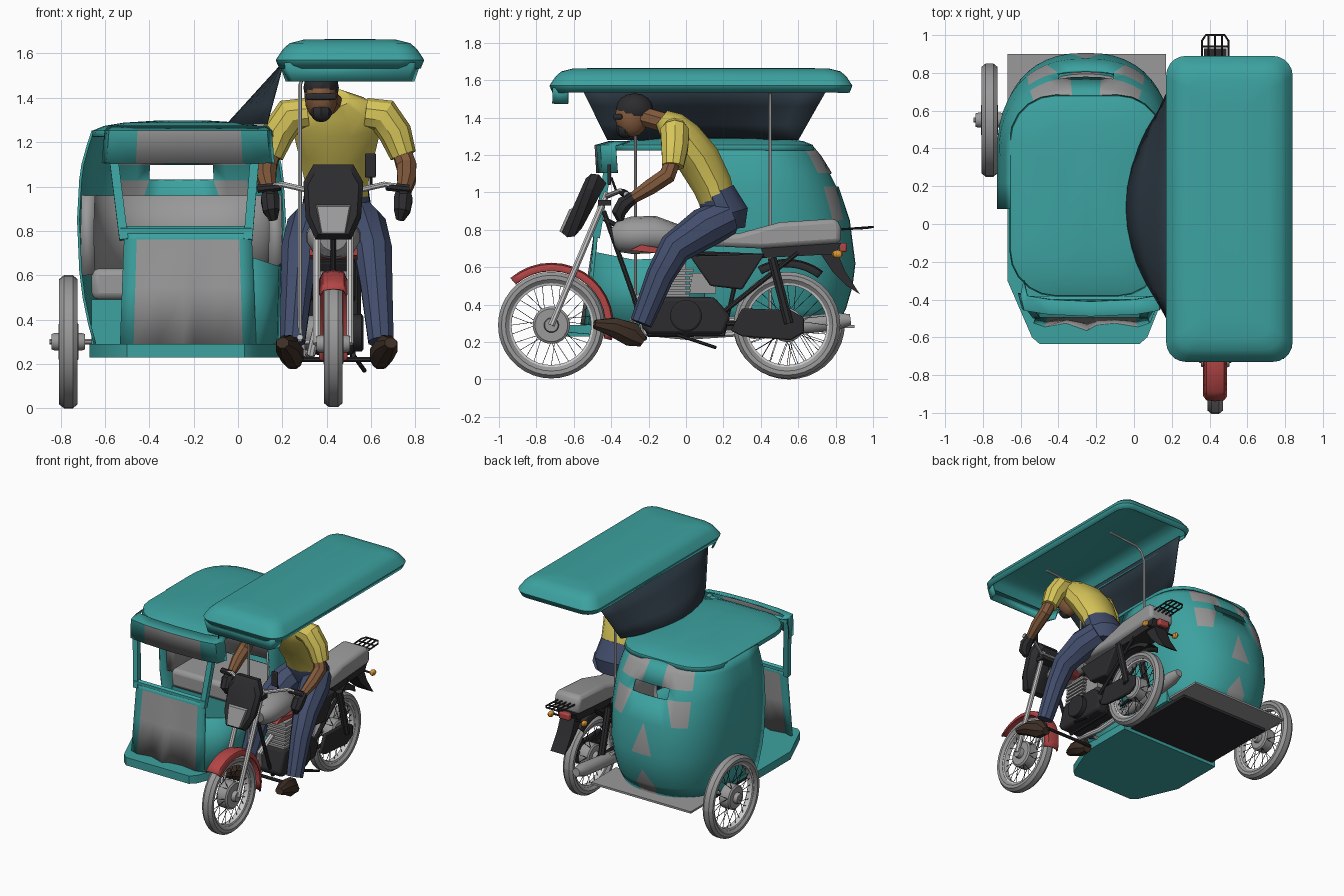
import bpy, bmesh, math
from mathutils import Vector as V

if "Cube" in bpy.data.objects:
    bpy.data.objects.remove(bpy.data.objects["Cube"])

def mat(name, *c):
    m = bpy.data.materials.new(name)
    m.diffuse_color = (*c, 1)
    m.use_nodes = True
    m.node_tree.nodes["Principled BSDF"].inputs["Base Color"].default_value = m.diffuse_color
    return m

TEAL, GREY = mat("teal", .045, .36, .35), mat("grey", .32, .32, .32)
DARK, CLOTH = mat("black", .025, .025, .028), mat("dark_cloth", .025, .04, .055)
RED, ORANGE = mat("red", .45, .06, .06), mat("orange", .7, .3, .03)
SHIRT, JEANS = mat("yellow", .68, .56, .1), mat("denim", .055, .075, .15)
SKIN, BOOT = mat("skin", .22, .1, .045), mat("leather", .05, .03, .02)

def loft(name, lofts, m=None, closed=True, caps=True, thick=0, pick=None, hole=None, tri=False):
    """Skin every list of equal-length rings; pick = faces in grey, hole = faces removed."""
    bm = bmesh.new()
    for rings in lofts:
        vs = [[bm.verts.new(p) for p in r] for r in rings]
        n = len(vs[0])
        for a, b in zip(vs, vs[1:]):
            for i in range(n if closed else n - 1):
                j = (i + 1) % n
                bm.faces.new((a[i], a[j], b[j], b[i]))
        if closed and caps:
            bm.faces.new(vs[0][::-1])
            bm.faces.new(vs[-1])
    if hole:
        bmesh.ops.delete(bm, geom=[f for f in bm.faces if hole(f.calc_center_median())], context='FACES')
    bmesh.ops.recalc_face_normals(bm, faces=bm.faces)
    if tri:
        bmesh.ops.triangulate(bm, faces=bm.faces)
    for f in bm.faces:
        f.smooth = True
        if pick and pick(f.calc_center_median()):
            f.material_index = 1
    me = bpy.data.meshes.new(name)
    bm.to_mesh(me)
    bm.free()
    me.set_sharp_from_angle(angle=math.radians(32))
    ob = bpy.data.objects.new(name, me)
    bpy.context.collection.objects.link(ob)
    if m:
        me.materials.append(m)
        if pick:
            me.materials.append(GREY)
    if thick:
        md = ob.modifiers.new("thickness", 'SOLIDIFY')
        md.thickness, md.offset = thick, 0
    return ob

def rings(pts, r, n):
    pts = [V(p) for p in pts]
    rs = r if isinstance(r, list) else [r] * len(pts)
    travel = [sum(abs(b[k] - a[k]) for a, b in zip(pts, pts[1:])) for k in range(3)]
    ref = V([float(k == travel.index(min(travel))) for k in range(3)])
    out = []
    for i, p in enumerate(pts):
        t = (pts[min(i + 1, len(pts) - 1)] - pts[max(i - 1, 0)]).normalized()
        s = (ref - t * ref.dot(t)).normalized()
        u = t.cross(s)
        a, b = rs[i] if isinstance(rs[i], tuple) else (rs[i], rs[i])
        out.append([p + s * a * math.cos(q) + u * b * math.sin(q)
                    for q in (2 * math.pi * (k + .5) / n for k in range(n))])
    return out

def tube(name, pts, r, m=None, n=8):
    return loft(name, [rings(pts, r, n)], m)

def tubes(name, paths, r, m=None, n=8):
    return loft(name, [rings(p, r, n) for p in paths], m)

def prism(name, prof, x0, x1, m=None, bevel=0):
    ob = loft(name, [[[(x, y, z) for y, z in prof] for x in (x0, x1)]], m)
    if bevel:
        b = ob.modifiers.new("bevel", 'BEVEL')
        b.width, b.segments = bevel, 2
    return ob

def box(name, x0, x1, y0, y1, z0, z1, m=None, bevel=0):
    return prism(name, [(y0, z0), (y1, z0), (y1, z1), (y0, z1)], x0, x1, m, bevel)

def disc(name, c, r, w, m=None, n=24):
    return tube(name, [(c[0] + w * k, c[1], c[2]) for k in (-1, -.8, .8, 1)], [r * .88, r, r, r * .88], m, n)

def ball(name, c, r, m=None, n=12):
    k = [math.pi * (i + .05) / 8.1 for i in range(9)]
    return loft(name, [[[(c[0] + r[0] * math.sin(a) * math.cos(2 * math.pi * j / n),
                          c[1] + r[1] * math.sin(a) * math.sin(2 * math.pi * j / n),
                          c[2] - r[2] * math.cos(a)) for j in range(n)] for a in k]], m)

# Wheels: tyre, rim, hub, spokes
def wheel(name, x, y, z, R, drum):
    def spin(part, prof, m=None):
        n = 36
        loft(name + part, [[[(x + d, y + r * math.cos(2 * math.pi * k / n), z + r * math.sin(2 * math.pi * k / n))
                             for d, r in prof] for k in range(n + 1)]], m, caps=False)
    spin("_tyre", [(-.02, R), (.02, R), (.042, R - .018), (.042, R - .04), (.026, R - .06),
                   (-.026, R - .06), (-.042, R - .04), (-.042, R - .018)], GREY)
    spin("_rim", [(-.026, R - .052), (.026, R - .052), (.02, R - .072), (-.02, R - .072)])
    disc(name + "_hub", (x, y, z), .04, .075, GREY)
    disc(name + "_drum", (x, y, z), drum, .045, GREY)
    sp = []
    for k in range(28):
        a, s = 2 * math.pi * k / 28, 1 if k % 2 else -1
        b = a + .5 * (1 if k % 4 < 2 else -1)
        sp.append([(x + .04 * s, y + .05 * math.cos(b), z + .05 * math.sin(b)),
                   (x, y + (R - .07) * math.cos(a), z + (R - .07) * math.sin(a))])
    tubes(name + "_spokes", sp, .002, DARK, 4)

B = .43  # motorcycle centre line
wheel("front_wheel", B, -.72, .29, .285, .10)
wheel("rear_wheel", B, .54, .29, .285, .09)
wheel("sidecar_wheel", -.765, .55, .30, .30, .09)
tube("sidecar_axle", [(-.85, .55, .3), (.1, .55, .3)], .014, GREY)

# Mudguards
def guard(name, y, z, r, a0, a1, m):
    rows = []
    for i in range(15):
        a = math.radians(a0 + (a1 - a0) * i / 14)
        rows.append([(B + d, y + (r - e) * math.cos(a), z + (r - e) * math.sin(a))
                     for d, e in ((-.06, .04), (-.045, .008), (0, 0), (.045, .008), (.06, .04))])
    loft(name, [rows], m, closed=False, thick=.008)
guard("front_mudguard", -.72, .29, .33, 131, -14, RED)
guard("rear_mudguard", .54, .33, .31, 52, 120, DARK)
prism("tail_flap", [(.70, .70), (.80, .70), (.85, .58), (.93, .455), (.86, .50), (.78, .58)], B - .06, B + .06, DARK)

# Fork, steering and front fairing
tubes("fork_legs", [[(B + s * .075, -.72, .29), (B + s * .075, -.42, 1.0)] for s in (-1, 1)], .018)
box("fork_yoke", B - .1, B + .1, -.47, -.40, .93, .96, DARK)
tube("handlebar", [(.1, -.32, .99), (.2, -.35, 1.01), (.33, -.42, .98), (.53, -.42, .98), (.66, -.35, 1.01), (.77, -.32, .99)], .013)
tubes("grips", [[(B + s * .24, -.34, 1.0), (B + s * .34, -.32, .99)] for s in (-1, 1)], .02, DARK)
face = [(-.08, .76), (.08, .76), (.125, .86), (.135, 1.02), (.09, 1.1), (-.09, 1.1), (-.135, 1.02), (-.125, .86)]
loft("front_fairing", [[[(B + x * s, -.665 + .38 * (z - .76) + d, .93 + (z - .93) * s) for x, z in face]
                        for d, s in ((0, .85), (.03, 1), (.07, .97), (.11, .7))]], DARK)
loft("headlight", [[[(B + x * s, -.685 + .38 * (z - .76) + d, .85 + (z - .85) * s) for x, z in
                     ((-.06, .78), (.06, .78), (.085, .92), (-.085, .92))] for d, s in ((0, .85), (.03, 1), (.06, 1))]], GREY)
tube("mirror_stalk", [(.6, -.37, 1.0), (.6, -.4, 1.08)], .007, DARK)
box("mirror", .573, .622, -.42, -.40, 1.04, 1.15, DARK, .006)

# Tank, seat, body panels
tube("fuel_tank", [(B, -.39, .76), (B, -.36, .765), (B, -.29, .77), (B, -.17, .775), (B, -.07, .755), (B, .02, .72)],
     [(.06, .05), (.095, .085), (.12, .1), (.125, .1), (.105, .08), (.07, .04)], GREY, 14)
prism("tank_stripe", [(-.3, .69), (-.1, .67), (-.06, .69), (-.24, .72)], B - .108, B + .108, RED)
prism("saddle", [(-.01, .72), (.05, .77), (.28, .78), (.5, .84), (.8, .86), (.83, .82), (.83, .73), (.4, .7)], B - .105, B + .105, GREY, .03)
prism("side_covers", [(.02, .66), (.42, .67), (.30, .48), (.13, .5)], B - .1, B + .1, DARK, .01)
prism("tail_cover", [(.4, .7), (.83, .73), (.8, .67), (.42, .65)], B - .08, B + .08, DARK)

# Frame and engine
frame = [[(B, -.44, .9), (B, -.24, .33), (B, -.2, .24), (B, .2, .24), (B, .26, .5), (B, .22, .68)],
         [(B, -.44, .86), (B, -.1, .68), (B, .4, .66), (B, .78, .7)]]
for s in (-1, 1):
    frame += [[(B + s * .07, .2, .3), (B + s * .07, .56, .29)], [(B + s * .07, .2, .36), (B + s * .07, .6, .68)]]
tubes("frame", frame, .014, DARK)
prism("crankcase", [(-.24, .28), (-.2, .24), (.2, .24), (.24, .34), (.15, .44), (-.18, .44)], B - .09, B + .09, DARK, .02)
disc("clutch_cover", (B + .1, 0, .34), .085, .035, DARK)
disc("alternator_cover", (B - .1, -.02, .34), .08, .03, GREY)
for i in range(6):
    box("cylinder_fin", B - .08, B + .08, -.17 + i * .004, .02 + i * .004, .44 + i * .027, .456 + i * .027, GREY)
box("cylinder", B - .06, B + .06, -.13, .0, .43, .62, GREY)
box("carburettor", B - .05, B + .05, .02, .16, .46, .57, GREY)
prism("chain_case", [(.24, .26), (.3, .38), (.56, .37), (.63, .33), (.63, .25), (.56, .21), (.3, .23)], B + .075, B + .1, DARK, .008)
tubes("rear_shocks", [[(B + s * .1, .46, .65), (B + s * .1, .55, .3)] for s in (-1, 1)], .026, DARK)
tube("exhaust_pipe", [(B - .03, -.16, .52), (B - .06, -.27, .42), (B - .1, -.22, .25), (B - .11, 0, .23), (B - .11, .3, .25)], .02)
tube("muffler", [(B - .12, .28, .25), (B - .12, .36, .26), (B - .12, .8, .31), (B - .12, .88, .32)], [.02, .045, .05, .03], GREY, 12)
tube("foot_rest", [(B - .2, -.22, .22), (B + .2, -.22, .22)], .012, DARK)
tube("side_stand", [(B + .09, -.05, .24), (B + .14, .16, .17)], .01, DARK)

# Rack and lamps
rack = [[(B - .07, .8, .8), (B - .07, .97, .81), (B - .05, 1.0, .815), (B + .05, 1.0, .815), (B + .07, .97, .81), (B + .07, .8, .8)]]
rack += [[(B + d, .8, .8), (B + d, 1.0, .815)] for d in (-.035, 0, .035)]
rack += [[(B - .07, y, .805), (B + .07, y, .805)] for y in (.88, .94)]
tubes("rear_rack", rack, .006, DARK, 6)
box("tail_lamp", B - .045, B + .045, .82, .86, .68, .73, RED, .01)
tube("indicator_bar", [(B - .13, .8, .67), (B + .13, .8, .67)], .007, DARK)
for s in (-1, 1):
    ball("indicator", (B + s * .14, .81, .67), (.02, .03, .022), ORANGE, 8)

# Motorcycle canopy
def rrect(cx, cy, hx, hy, r, z, n=5):
    return [(cx + sx * (hx - r) + r * math.cos(a), cy + sy * (hy - r) + r * math.sin(a), z)
            for q, (sx, sy) in enumerate(((1, 1), (-1, 1), (-1, -1), (1, -1)))
            for a in (math.pi / 2 * (q + k / n) for k in range(n + 1))]
top = [rrect(.505, .08, .33 - d, .805 - d, .1 - d * .3, z) for d, z in
       ((.015, 1.535), (0, 1.57), (.03, 1.615), (.06, 1.642), (.12, 1.657), (.25, 1.66))]
loft("canopy", [top], TEAL, thick=.01, hole=lambda c: c.z < 1.54)
loft("canopy_valance", [[[(x, y, z) for x, y in ((.2 + e, -.63), (.23 + e, -.71), (.78 - e, -.71), (.81 - e, -.63))]
                         for z, e in ((1.475, .02), (1.56, -.01))]], TEAL, closed=False, thick=.012)
tubes("canopy_poles", [[(.28, y, .3), (.28, y, 1.46), (.31, y, 1.53), (.36, y, 1.56), (.6, y, 1.58)] for y in (-.27, .45)], .009)
tubes("sidecar_struts", [[(0, y, .28), (.28, y, .3), (B, y, .3)] for y in (-.2, .3)] + [[(.28, -.3, .32), (.28, .5, .32)]], .014)
loft("canopy_curtain", [[[(.205 - t * (.075 + .18 * math.sin(math.pi * i / 10) ** .9),
                           (-.56 + .132 * i) * (1 - t) + (-.42 + .102 * i) * t, 1.56 - .28 * t)
                          for i in range(11)] for t in (0, .35, .7, 1)]], CLOTH, closed=False, thick=.006)

# Sidecar shell: stacked U-shaped sections with rear window
C = -.255
def usec(z, w, b, f=.08, ym=.36, n=24):
    arc = [math.pi * k / n for k in range(n + 1)]
    pts = [(C + math.copysign(abs(math.cos(a)) ** .84, math.cos(a)) * w, ym + (b - ym) * math.sin(a) ** .84, z) for a in arc]
    return [(C + w, f, z), (C + w, (f + ym) / 2, z)] + pts + [(C - w, (f + ym) / 2, z), (C - w, f, z)]
def decal(c):
    x = abs(c.x - C)
    return c.y > .45 and ((c.z > 1.12 and .06 < x < .28) or (.88 < c.z < 1.0 and .17 < x < .3) or (.63 < c.z < .76 and x < .1) or (c.z < .45 and x < .08))
loft("sidecar_shell", [[usec(*p) for p in ((.29, .39, .80), (.38, .415, .85), (.5, .44, .885), (.62, .455, .9), (.85, .465, .87),
                                           (1.03, .455, .81), (1.1, .445, .775), (1.19, .42, .72), (1.25, .40, .67))]],
     TEAL, closed=False, thick=.012, pick=decal, tri=True,
     hole=lambda c: c.y > .5 and 1.03 < c.z < 1.1 and abs(c.x - C) < .12)
ro = [rrect(-.25, .15, .405 - d, .53 - d, .24 - d * .4, z) for d, z in
      ((0, 1.225), (.005, 1.25), (.05, 1.268), (.14, 1.283), (.28, 1.292))]
loft("sidecar_roof", [ro], TEAL, thick=.01, hole=lambda c: c.z < 1.23)

# Sidecar floor and rear platform
plan = [(-.5, -.635), (.03, -.635), (.07, -.6), (.19, -.3), (.19, .12), (-.67, .12), (-.67, -.3), (-.54, -.6)]
loft("sidecar_floor", [[[(x, y, z) for x, y in plan] for z in (.23, .29)]], TEAL)
box("rear_floor", -.64, .13, .12, .72, .255, .285, DARK)
box("rear_platform", -.67, .17, .6, .9, .275, .29, GREY)

# Bench with wraparound backrest
box("bench_base", -.66, .15, .15, .55, .29, .49, TEAL)
box("bench_cushion", -.66, .15, .13, .6, .49, .63, GREY, .03)
loft("bench_backrest", [[usec(z, w, b, .15) for z, w, b in ((.6, .42, .72), (.8, .425, .74), (.96, .42, .74))]],
     GREY, closed=False, thick=.06)

# Front panel with pleated grey centre, side wall, window frame, visor
cols = ((-.53, .02), (-.47, 0), (-.36, .02), (-.25, -.02), (-.2, .01), (-.1, .02), (.02, 0), (.08, .02))
loft("sidecar_front", [[[(x + (-.235 - x) * .06 * t, -.535 + .055 * t + p * (1 - t), .29 + .51 * t) for x, p in cols]
                        for t in (0, .5, .92, 1)]], TEAL, closed=False, thick=.02,
     pick=lambda c: -.46 < c.x < .01 and c.z < .76)
loft("sidecar_side_wall", [[[(.08, -.52, .29), (.17, -.31, .29), (.195, .1, .29)],
                            [(.06, -.48, .68), (.18, -.28, .64), (.205, .1, .66)]]], TEAL, closed=False, thick=.012)
tubes("window_pillars", [[(-.515, -.48, .76), (-.575, -.40, 1.24)], [(.045, -.48, .76), (.085, -.40, 1.24)]], .028, TEAL, 4)
tube("window_sill", [(-.53, -.475, .8), (.06, -.475, .8)], .022, TEAL, 6)
tube("window_header", [(-.58, -.40, 1.22), (.1, -.40, 1.22)], .022, TEAL, 6)
vis = [(-.61, .1), (-.59, .02), (-.46, 0), (-.23, -.01), (.02, 0), (.14, .02), (.16, .1)]
loft("visor", [[[(x * k - .22 * (1 - k), y + o, z) for x, o in vis] for y, z, k in ((-.4, 1.27, .93), (-.475, 1.25, .97), (-.465, 1.105, 1))]],
     TEAL, closed=False, thick=.01, pick=lambda c: -.48 < c.x < .05 and c.z < 1.24)

# Rider
R = .445
tube("rider_shirt", [(R, .17, .95), (R, .14, 1.04), (R, .07, 1.17), (R, -.02, 1.29), (R, -.08, 1.36), (R, -.13, 1.4)],
     [(.145, .1), (.15, .11), (.18, .12), (.21, .11), (.17, .085), (.06, .05)], SHIRT, 12)
tube("rider_hips", [(R, .22, .8), (R, .21, .88), (R, .16, 1.0)], [(.13, .1), (.165, .13), (.145, .105)], JEANS, 12)
tube("rider_neck", [(R - .02, -.1, 1.37), (R - .06, -.24, 1.41)], .055, SKIN)
ball("rider_head", (.375, -.29, 1.405), (.075, .09, .11), SKIN)
ball("rider_hair", (.375, -.275, 1.445), (.08, .1, .085), DARK)
ball("rider_beard", (.375, -.325, 1.34), (.05, .05, .05), DARK, 8)
box("rider_glasses", .305, .445, -.39, -.34, 1.39, 1.42, DARK, .01)
for s in (-1, 1):
    X = lambda d: R + s * d
    tube("rider_sleeve", [(X(.13), -.06, 1.33), (X(.21), -.06, 1.32), (X(.265), -.06, 1.24), (X(.3), -.07, 1.14)],
         [.07, .08, .075, .06], SHIRT, 10)
    tube("rider_arm", [(X(.29), -.07, 1.17), (X(.315), -.1, 1.09), (X(.315), -.19, 1.03), (X(.3), -.3, .96)],
         [.045, .048, .045, .03], SKIN)
    tube("rider_glove", [(X(.3), -.28, .975), (X(.3), -.33, .94), (X(.295), -.36, .89), (X(.285), -.35, .85)],
         [.035, .045, .04, .02], DARK)
    tube("rider_leg", [(X(.07), .22, .87), (X(.12), .1, .81), (X(.165), -.06, .7), (X(.18), -.14, .55), (X(.2), -.24, .3)],
         [.1, .11, .09, .075, .06], JEANS, 10)
    tube("rider_boot", [(X(.195), -.23, .2), (X(.2), -.29, .24), (X(.225), -.39, .28), (X(.245), -.49, .295)],
         [(.035, .03), (.055, .07), (.055, .055), (.03, .025)], BOOT)
